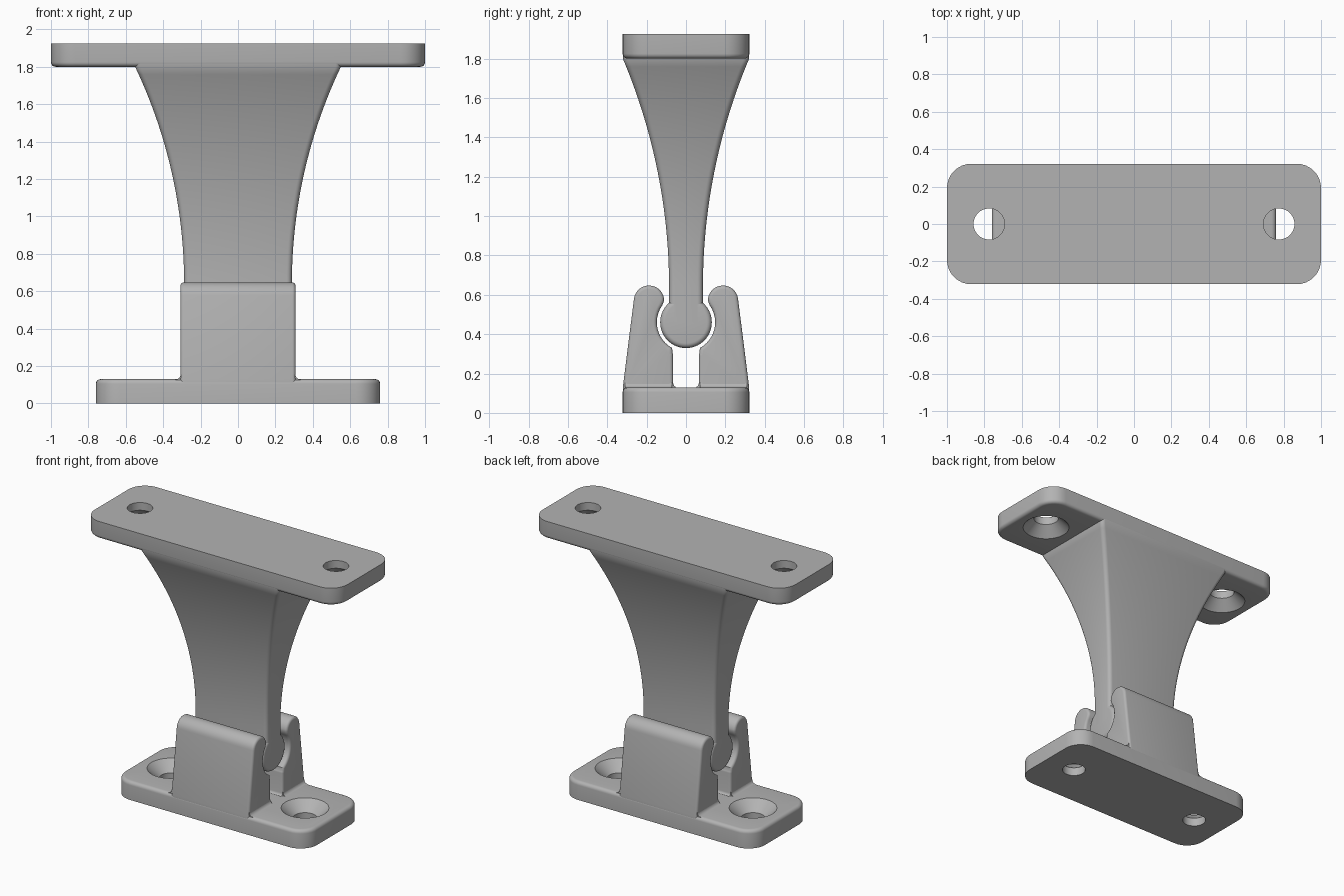
import bpy, bmesh
from math import sin, cos, pi, radians, sqrt, atan2
from mathutils import Matrix

cube = bpy.data.objects.get("Cube")
if cube:
    bpy.data.objects.remove(cube, do_unlink=True)

GREY = (0.45, 0.45, 0.45, 1)
grey = bpy.data.materials.new("plain grey")
grey.use_nodes = True
grey.diffuse_color = GREY
grey.node_tree.nodes["Principled BSDF"].inputs["Base Color"].default_value = GREY


def arc(cx, cy, r, start, end, n=8):
    """Points along a circular arc, angles in degrees."""
    angles = [radians(start + (end - start) * i / n) for i in range(n + 1)]
    return [(cx + r * cos(a), cy + r * sin(a)) for a in angles]


def rounded_rect(hx, hy, r, n=8):
    return (arc(hx - r, hy - r, r, 0, 90, n) + arc(r - hx, hy - r, r, 90, 180, n)
            + arc(r - hx, r - hy, r, 180, 270, n) + arc(hx - r, r - hy, r, 270, 360, n))


def loft(name, rings, matrix=Matrix()):
    """Closed skin through rings, each given as (2D outline, height)."""
    bm = bmesh.new()
    loops = [[bm.verts.new((x, y, z)) for x, y in pts] for pts, z in rings]
    count = len(loops[0])
    for low, high in zip(loops, loops[1:]):
        for i in range(count):
            j = (i + 1) % count
            bm.faces.new((low[i], low[j], high[j], high[i]))
    bm.faces.new(loops[0][::-1])
    bm.faces.new(loops[-1])
    bm.transform(matrix)
    bmesh.ops.recalc_face_normals(bm, faces=bm.faces)
    mesh = bpy.data.meshes.new(name)
    bm.to_mesh(mesh)
    bm.free()
    mesh.materials.append(grey)
    obj = bpy.data.objects.new(name, mesh)
    bpy.context.collection.objects.link(obj)
    return obj


def activate(obj):
    bpy.ops.object.select_all(action='DESELECT')
    obj.select_set(True)
    bpy.context.view_layer.objects.active = obj


def smooth(obj):
    activate(obj)
    bpy.ops.object.shade_smooth_by_angle(angle=radians(32))


def plate(name, hx, thickness, hole_x, hole_r, matrix):
    """Rounded plate, softened on its upper rim, with two countersunk holes."""
    hy, corner, soft = 0.322, 0.13, 0.025
    rings = [(rounded_rect(hx, hy, corner), 0)]
    for inset, z in arc(soft, thickness - soft, soft, 180, 90, 5):
        rings.append((rounded_rect(hx - inset, hy - inset, corner - inset), z))
    obj = loft(name, rings, matrix)
    for side in (-1, 1):
        steps = [(hole_r, -0.1), (hole_r, thickness - 0.07),
                 (0.155, thickness), (0.155, thickness + 0.1)]
        cutter = loft("hole_cutter", [(arc(0, 0, r, 0, 352.5, 47), z) for r, z in steps],
                      matrix @ Matrix.Translation((side * hole_x, 0, 0)))
        cutter.hide_render = True
        mod = obj.modifiers.new("hole", 'BOOLEAN')
        mod.operation = 'DIFFERENCE'
        mod.solver = 'EXACT'
        mod.object = cutter
        activate(obj)
        bpy.ops.object.modifier_apply(modifier=mod.name)
        bpy.data.objects.remove(cutter, do_unlink=True)
    smooth(obj)
    return obj


# Mounting plates, the upper one turned over
plate("base_plate", 0.76, 0.13, 0.53, 0.077, Matrix())
plate("top_plate", 1.0, 0.125, 0.775, 0.083,
      Matrix.Translation((0, 0, 1.925)) @ Matrix.Rotation(pi, 4, 'X'))

# Flared arm: both widths follow arcs that start upright
Z0, Z1 = 0.64, 1.80


def flare(z, low, high):
    span, rise = Z1 - Z0, high - low
    radius = (span ** 2 + rise ** 2) / (2 * rise)
    t = min(max(z - Z0, 0), span)
    return low + radius - sqrt(radius ** 2 - t ** 2)


heights = [0.46, Z0] + [Z0 + (Z1 - Z0) * i / 28 for i in range(1, 29)] + [1.84]
smooth(loft("arm", [(rounded_rect(flare(z, 0.288, 0.55), flare(z, 0.086, 0.321), 0.028, 5), z)
                    for z in heights]))

# Round bar at the foot of the arm, lying along x
BALL_Z, BALL_R, HALF = 0.46, 0.131, 0.288
ALONG_X = Matrix(((0, 0, 1, 0), (1, 0, 0, 0), (0, 1, 0, 0), (0, 0, 0, 1)))
ends = arc(BALL_R - 0.025, HALF - 0.025, 0.025, 0, 90, 5)
steps = [(r, -z) for r, z in reversed(ends)] + ends
smooth(loft("pivot_bar", [(arc(0, 0, r, 0, 354.375, 63), z) for r, z in steps],
            Matrix.Translation((0, 0, BALL_Z)) @ ALONG_X))

# Clip jaws: profile in y and z, stretched along x
SOCKET = 0.148
lip = 180 / pi * atan2(0.085, 0.121)
throat = -180 / pi * atan2(0.13, 0.07)
profile = ([(0.321, 0.05), (0.321, 0.13)]
           + arc(0.188, 0.57, 0.077, 6, 180, 16)
           + arc(0, BALL_Z, SOCKET, lip, throat, 22)
           + arc(0.095, 0.29, 0.03, 150, 180, 3)
           + arc(0.045, 0.15, 0.02, 0, -90, 4)
           + [(0.045, 0.05)])
for name, side in (("front_jaw", -1), ("back_jaw", 1)):
    pts = [(side * y, z) for y, z in profile]
    jaw = loft(name, [(pts, -0.308), (pts, 0.308)], ALONG_X)
    mod = jaw.modifiers.new("soft_ends", 'BEVEL')
    mod.width = 0.018
    mod.segments = 4
    mod.limit_method = 'ANGLE'
    mod.angle_limit = radians(60)
    mod.use_clamp_overlap = False
    activate(jaw)
    bpy.ops.object.modifier_apply(modifier=mod.name)
    smooth(jaw)

# Small fillets where the jaw ends meet the base
ALONG_Y = Matrix(((1, 0, 0, 0), (0, 0, 1, 0), (0, 1, 0, 0), (0, 0, 0, 1)))
for end in (-1, 1):
    for side in (-1, 1):
        cove = [(0.28, 0.11), (0.28, 0.155)] + arc(0.333, 0.155, 0.026, 180, 270, 6) + [(0.333, 0.11)]
        pts = [(end * x, z) for x, z in cove]
        smooth(loft("jaw_fillet", [(pts, side * 0.07), (pts, side * 0.31)], ALONG_Y))
